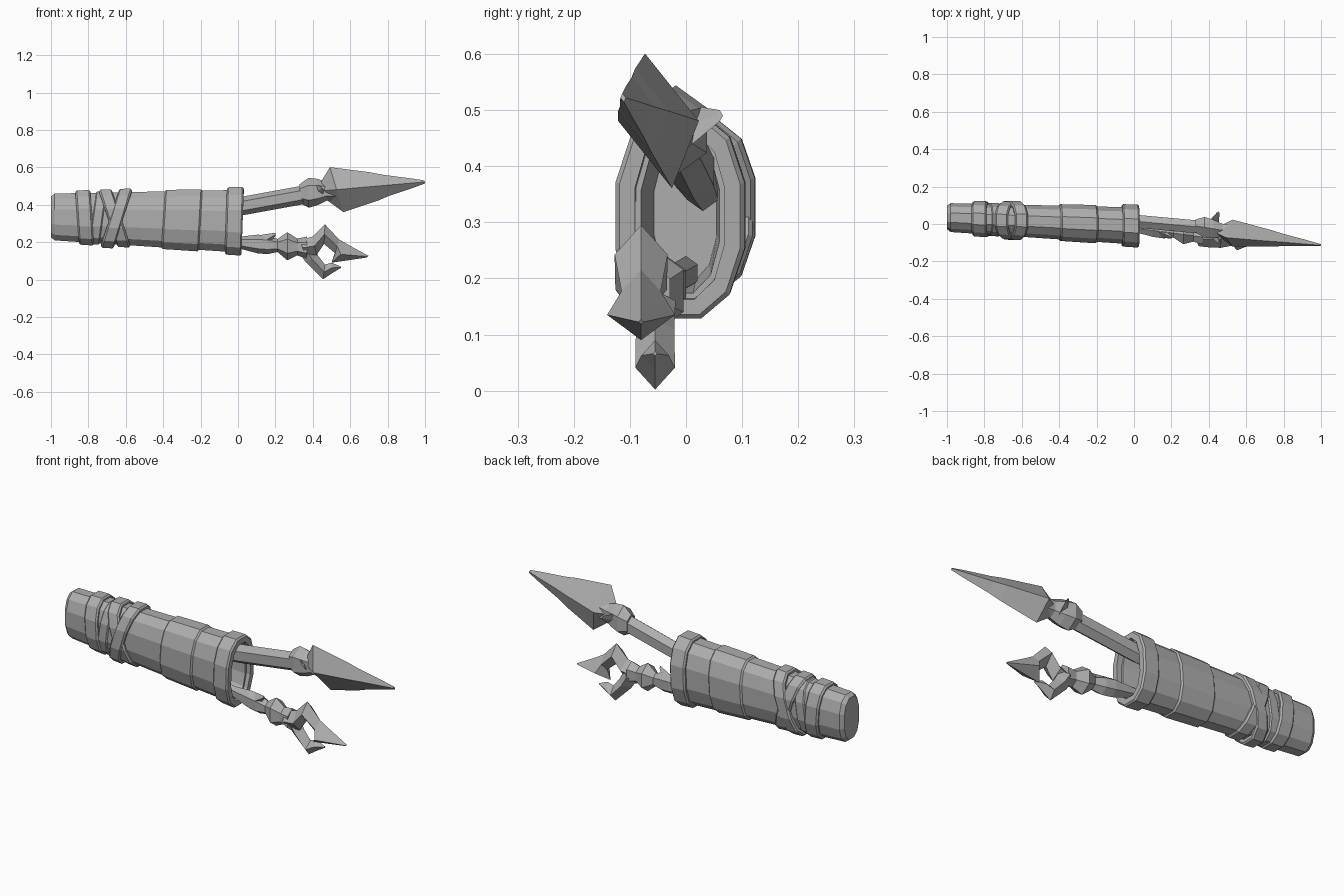
import bpy, bmesh, math
from mathutils import Vector

cube = bpy.data.objects.get("Cube")
if cube:
    bpy.data.objects.remove(cube, do_unlink=True)

stone = bpy.data.materials.new("plain grey")
stone.use_nodes = True
grey = (.42, .42, .42, 1)
stone.diffuse_color = grey
stone.node_tree.nodes["Principled BSDF"].inputs["Base Color"].default_value = grey


def skin(name, rings, closed=False):
    """Join rings of points into one flat-shaded solid."""
    bm = bmesh.new()
    loops = [[bm.verts.new(point) for point in ring] for ring in rings]
    pairs = list(zip(loops, loops[1:]))
    if closed:
        pairs.append((loops[-1], loops[0]))
    else:
        bm.faces.new(loops[0])
        bm.faces.new(loops[-1])
    count = len(loops[0])
    for near, far in pairs:
        for i in range(count):
            j = (i + 1) % count
            bm.faces.new((near[i], near[j], far[j], far[i]))
    bmesh.ops.recalc_face_normals(bm, faces=bm.faces)
    mesh = bpy.data.meshes.new(name)
    bm.to_mesh(mesh)
    bm.free()
    mesh.materials.append(stone)
    bpy.context.collection.objects.link(bpy.data.objects.new(name, mesh))


def case_ring(x, grow, tilt=0):
    """Boxy oval section of the widening case, leaning along x with height."""
    center = Vector((x, -.01 - .045 * x, .312 - .023 * x))
    depth = .102 + .023 * x + grow
    height = .172 + .044 * x + grow
    ring = []
    sides = 12
    for i in range(sides):
        angle = math.tau * (i + .5) / sides
        across, up = (math.copysign(abs(wave) ** .85, wave)
                      for wave in (math.cos(angle), math.sin(angle)))
        ring.append(center + Vector((tilt * up, depth * across, height * up)))
    return ring


def spindle(name, start, end, sizes, squash=.8, sides=6, lean=(0, 0)):
    """Faceted rod with evenly spaced sections; lean shears each section."""
    start, end = Vector(start), Vector(end)
    rings = []
    for step, size in enumerate(sizes):
        center = start.lerp(end, step / (len(sizes) - 1))
        ring = []
        for i in range(sides):
            angle = math.tau * i / sides
            up = size * math.cos(angle)
            across = size * squash * math.sin(angle)
            ring.append(center + Vector((lean[0] * up, across + lean[1] * up, up)))
        rings.append(ring)
    skin(name, rings)


def prong(name, y, outer, inner):
    """Ridged claw between an outer and an inner outline in the xz plane."""
    rings = []
    for (ox, oz), (ix, iz) in zip(outer, inner):
        outside, inside = Vector((ox, y, oz)), Vector((ix, y, iz))
        middle = (outside + inside) / 2
        ridge = Vector((0, .45 * (outside - inside).length, 0))
        rings.append([outside, middle + ridge, inside, middle - ridge])
    skin(name, rings)


# Hollow case with a shallow mouth
skin("quiver_case", [
    case_ring(-1, -.015), case_ring(-.98, 0), case_ring(-.5, 0),
    case_ring(0, 0), case_ring(0, -.03), case_ring(-.2, -.04)])

# Raised wrapping bands, straight and crossed: middle, half width, height, lean
bands = {
    "end_band": (-.82, .04, .015, -.01),
    "narrow_band": (-.75, .03, .006, .02),
    "crossed_strap_front": (-.65, .035, .02, .05),
    "crossed_strap_back": (-.66, .035, .016, -.05),
    "middle_band": (-.3, .1, .008, .01),
    "mouth_rim": (-.02, .045, .016, .006),
}
edge = .008
for name, (middle, half, height, tilt) in bands.items():
    profile = [(-half, -.02), (-half, height - edge), (edge - half, height),
               (half - edge, height), (half, height - edge), (half, -.02)]
    skin(name, [case_ring(middle + along, grow, tilt) for along, grow in profile],
         closed=True)

# Long spear: shaft, knotted collar, spikes and tapering blade
spindle("spear_shaft", (-.16, .03, .36), (.5, -.03, .48), (.04, .05, .05, .05, .04))
spindle("spear_collar", (.33, -.01, .46), (.57, -.05, .48),
        (.05, .08, .07, .05, .06, .04))
for name, side in (("collar_spike_front", -1), ("collar_spike_back", 1)):
    spindle(name, (.42, -.02 + side * .02, .47), (.45, -.02 + side * .08, .49),
            (.04, .01), squash=.6, sides=4, lean=(-.8, 0))
spindle("spear_blade", (.46, -.04, .475), (.998, -.112, .522),
        (.05, .12, .105, .09, .075, .055, .04, .025, .008),
        squash=.6, sides=4, lean=(-.3, -.2))

# Short weapon: knobbed handle and open claw head
spindle("claw_handle", (-.16, 0, .21), (.37, -.07, .17),
        (.03, .03, .03, .03, .04, .05, .05, .035, .075, .045, .06))
spindle("handle_thorn", (.13, -.04, .2), (.2, -.07, .24), (.04, .01), sides=4)
prong("claw_upper_prong", -.08,
      [(.33, .21), (.4, .23), (.465, .295), (.54, .215), (.6, .18), (.697, .127)],
      [(.36, .13), (.42, .13), (.46, .19), (.52, .14), (.5, .09), (.69, .118)])
prong("claw_lower_prong", -.055,
      [(.33, .14), (.36, .095), (.455, .002), (.505, .035), (.55, .062)],
      [(.4, .18), (.43, .125), (.465, .08), (.5, .09), (.55, .07)])
